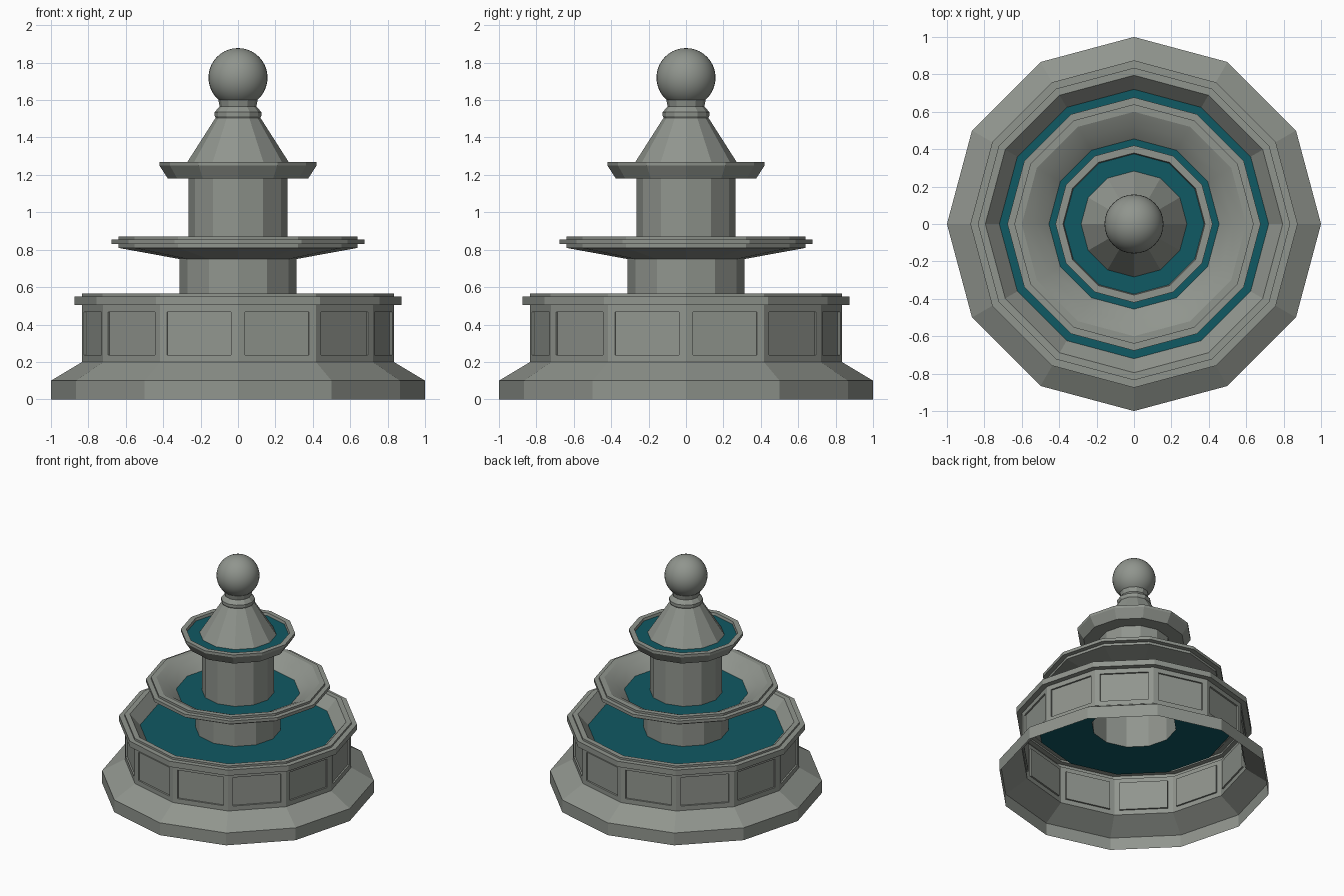
import bpy, bmesh, math

if "Cube" in bpy.data.objects:
    bpy.data.objects.remove(bpy.data.objects["Cube"])

SIDES = 12


def material(name, rgb):
    m = bpy.data.materials.new(name)
    m.diffuse_color = (*rgb, 1.0)
    m.use_nodes = True
    m.node_tree.nodes["Principled BSDF"].inputs["Base Color"].default_value = m.diffuse_color
    return m


STONE = material("grey stone", (0.28, 0.30, 0.27))
WATER = material("teal water", (0.005, 0.10, 0.125))


def finish(bm, name, mat):
    mesh = bpy.data.meshes.new(name)
    bm.to_mesh(mesh)
    bm.free()
    mesh.materials.append(mat)
    ob = bpy.data.objects.new(name, mesh)
    bpy.context.collection.objects.link(ob)
    return ob


def lathe(name, profile, mat=STONE, panel_band=None, smooth=False):
    """Turn an open (radius, height) profile into a twelve-sided shell."""
    bm = bmesh.new()
    rings = []
    for r, z in profile:
        rings.append([bm.verts.new((r * math.cos(math.tau * i / SIDES),
                                    r * math.sin(math.tau * i / SIDES), z))
                      for i in range(SIDES)])
    panels = []
    for k, (a, b) in enumerate(zip(rings, rings[1:])):
        for i in range(SIDES):
            j = (i + 1) % SIDES
            f = bm.faces.new((a[i], a[j], b[j], b[i]))
            f.smooth = smooth
            if k == panel_band:
                panels.append(f)
    if panels:
        bm.normal_update()
        bmesh.ops.inset_individual(bm, faces=panels, thickness=0.053)
        bmesh.ops.inset_individual(bm, faces=panels, thickness=0.001, depth=-0.012)
    return finish(bm, name, mat)


# Lower basin: skirt, panelled wall, stepped rim and inner slope
lathe("lower_basin", [(1.0, 0), (1.0, 0.10), (0.833, 0.20), (0.833, 0.505),
                      (0.875, 0.505), (0.875, 0.55), (0.835, 0.55),
                      (0.835, 0.565), (0.795, 0.565), (0.72, 0.48)], panel_band=2)
lathe("lower_water", [(0.72, 0.48), (0.312, 0.48)], WATER)

# Middle tier: column, shallow dish with stepped rim, curved inside
lathe("middle_dish", [(0.312, 0.48), (0.312, 0.75), (0.64, 0.81), (0.64, 0.83),
                      (0.677, 0.83), (0.677, 0.855), (0.64, 0.855),
                      (0.64, 0.872), (0.60, 0.872)])
lathe("middle_dish_inside", [(0.60, 0.872), (0.53, 0.84), (0.455, 0.782)], smooth=True)
lathe("middle_water", [(0.455, 0.782), (0.265, 0.782)], WATER)

# Upper tier: column and small flared dish
lathe("upper_dish", [(0.265, 0.782), (0.265, 1.18), (0.375, 1.18), (0.42, 1.25),
                     (0.42, 1.27), (0.38, 1.27), (0.375, 1.25)])
lathe("upper_water", [(0.375, 1.25), (0.283, 1.25)], WATER)

# Tapered spire with collar and neck
lathe("spire", [(0.283, 1.25), (0.12, 1.505), (0.125, 1.515), (0.125, 1.535),
                (0.108, 1.555), (0.098, 1.565), (0.105, 1.60), (0.08, 1.61)])

# Ball on top
bm = bmesh.new()
bmesh.ops.create_uvsphere(bm, u_segments=32, v_segments=20, radius=0.158)
bmesh.ops.translate(bm, verts=bm.verts, vec=(0, 0, 1.72))
for f in bm.faces:
    f.smooth = True
finish(bm, "top_ball", STONE)
